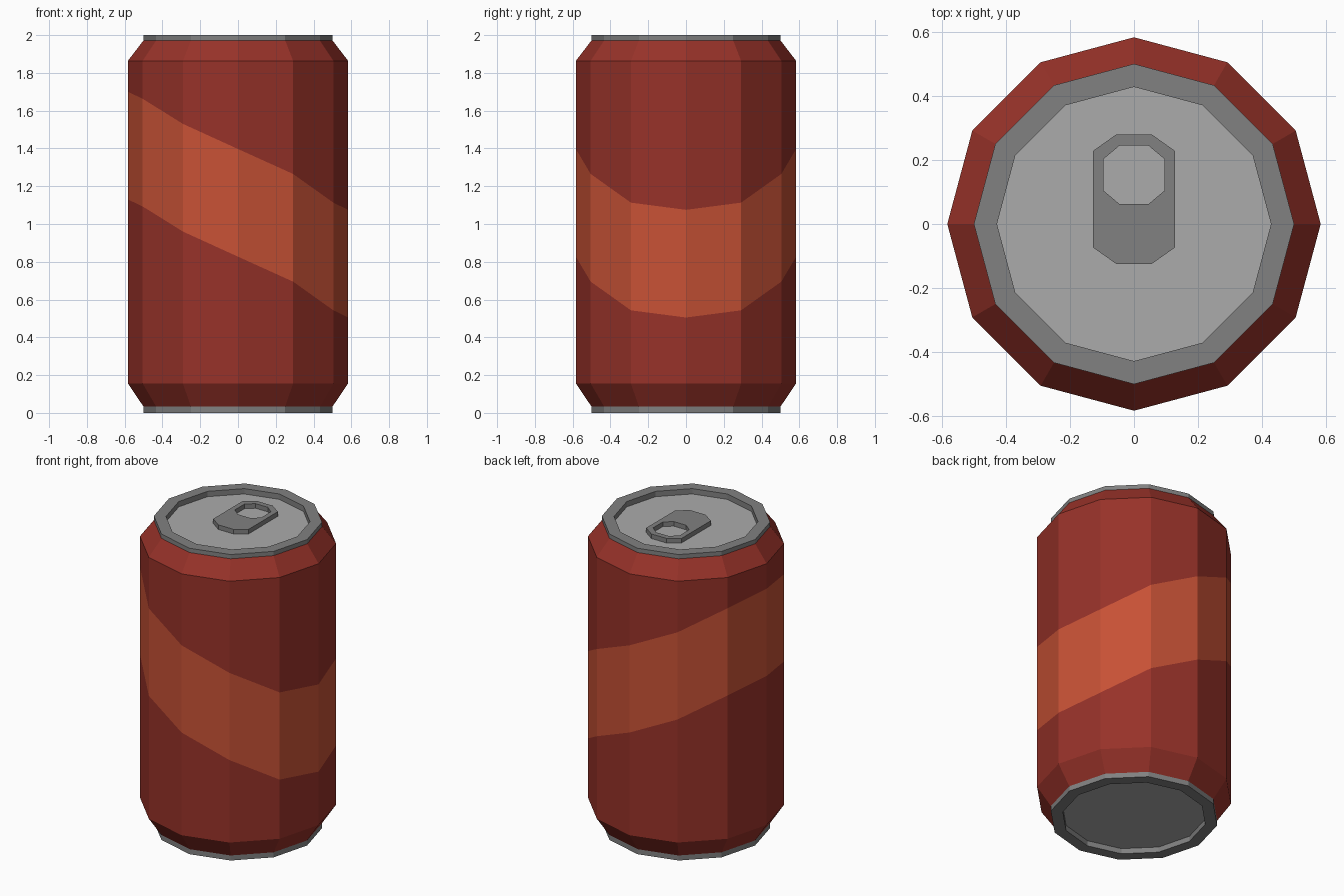
import bpy, bmesh, math

if "Cube" in bpy.data.objects:
    bpy.data.objects.remove(bpy.data.objects["Cube"])

SIDES = 12


def material(name, r, g, b):
    m = bpy.data.materials.new(name)
    m.diffuse_color = (r, g, b, 1)
    m.use_nodes = True
    m.node_tree.nodes["Principled BSDF"].inputs["Base Color"].default_value = m.diffuse_color
    return m


RED = material("can red", 0.31, 0.032, 0.022)
ORANGE = material("stripe orange", 0.57, 0.083, 0.036)
DARK = material("rim grey", 0.22, 0.22, 0.22)
LIGHT = material("lid grey", 0.41, 0.41, 0.41)


def finish(bm, name, mats):
    me = bpy.data.meshes.new(name)
    bm.to_mesh(me)
    bm.free()
    for m in mats:
        me.materials.append(m)
    ob = bpy.data.objects.new(name, me)
    bpy.context.collection.objects.link(ob)
    return ob


def lathe(name, profile, mats, bands=None, cap=None):
    """Spin a profile (function of side number -> [(r, z)...]) round z.
    bands gives the material per profile segment; cap closes the last ring."""
    bm = bmesh.new()
    cols = []
    for i in range(SIDES):
        a = 2 * math.pi * i / SIDES
        cols.append([bm.verts.new((r * math.cos(a), r * math.sin(a), z))
                     for r, z in profile(i)])
    for i in range(SIDES):
        p, q = cols[i], cols[(i + 1) % SIDES]
        for k in range(len(p) - 1):
            f = bm.faces.new((p[k], q[k], q[k + 1], p[k + 1]))
            f.material_index = bands[k] if bands else 0
    if cap is not None:
        f = bm.faces.new([c[-1] for c in cols])
        f.material_index = cap
        f.normal_update()
        if f.normal.z * (1 if cols[0][-1].co.z > 1 else -1) < 0:
            f.normal_flip()
    return finish(bm, name, mats)


# Body with slanted stripe: stripe top height per corner, mirrored front to back
STRIPE_TOP = [1.075, 1.113, 1.265, 1.397, 1.53, 1.663, 1.70]


def body_profile(i):
    top = STRIPE_TOP[min(i, SIDES - i)]
    return [(0.5, 0.033), (0.583, 0.156), (0.583, top - 0.57),
            (0.583, top), (0.583, 1.864), (0.5, 1.972)]


lathe("can_body", body_profile, [RED, ORANGE], [0, 0, 1, 0, 0])

# Metal ends: raised rim with recessed panel
lathe("top_end", lambda i: [(0.5, 1.972), (0.5, 2.0), (0.428, 2.0), (0.428, 1.965)],
      [DARK, LIGHT], cap=1)
bottom = lathe("bottom_end", lambda i: [(0.5, 0.033), (0.5, 0.0), (0.428, 0.0), (0.428, 0.035)],
               [DARK, LIGHT], cap=1)
bm = bmesh.new()
bm.from_mesh(bottom.data)
bmesh.ops.recalc_face_normals(bm, faces=bm.faces)
cap_face = max(bm.faces, key=lambda f: len(f.verts))
if cap_face.normal.z > 0:
    bmesh.ops.reverse_faces(bm, faces=bm.faces)
bm.to_mesh(bottom.data)
bm.free()


# Pull tab: chamfered plate with a chamfered hole
def octagon(w, y0, y1, cx, cy):
    return [(w, y0 + cy), (w, y1 - cy), (w - cx, y1), (cx - w, y1),
            (-w, y1 - cy), (-w, y0 + cy), (cx - w, y0), (w - cx, y0)]


outer = octagon(0.128, -0.125, 0.28, 0.073, 0.052)
inner = octagon(0.095, 0.062, 0.245, 0.05, 0.042)
bm = bmesh.new()
rings = [[bm.verts.new((x, y, z)) for x, y in loop]
         for loop, z in ((outer, 1.964), (outer, 1.995), (inner, 1.995), (inner, 1.964))]
for r in range(4):
    a, b = rings[r], rings[(r + 1) % 4]
    for k in range(8):
        n = (k + 1) % 8
        bm.faces.new((a[k], a[n], b[n], b[k]))
bmesh.ops.recalc_face_normals(bm, faces=bm.faces)
finish(bm, "pull_tab", [DARK])
